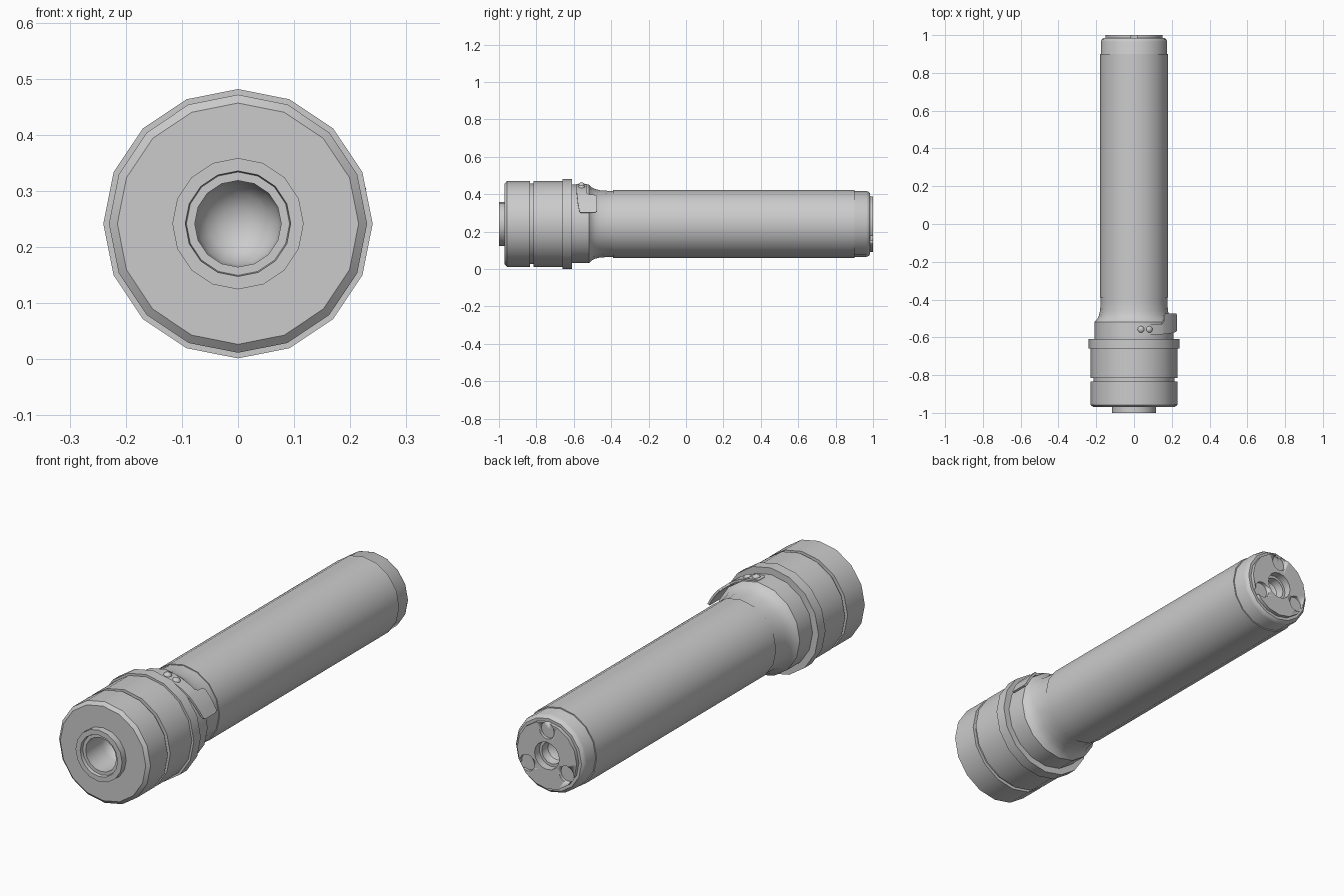
import bpy, bmesh, math
from mathutils import Vector

if "Cube" in bpy.data.objects:
    bpy.data.objects.remove(bpy.data.objects["Cube"])

CZ = 0.2415   # height of the long axis
SIDES = 16


def finish(name, bm, angle=32):
    bmesh.ops.remove_doubles(bm, verts=bm.verts, dist=1e-5)
    bmesh.ops.recalc_face_normals(bm, faces=bm.faces)
    mesh = bpy.data.meshes.new(name)
    bm.to_mesh(mesh)
    bm.free()
    ob = bpy.data.objects.new(name, mesh)
    bpy.context.collection.objects.link(ob)
    bpy.ops.object.select_all(action='DESELECT')
    ob.select_set(True)
    bpy.context.view_layer.objects.active = ob
    bpy.ops.object.shade_smooth_by_angle(angle=math.radians(angle))
    return ob


def lathe(name, profile, sides=SIDES, cx=0.0, cz=CZ):
    """Closed solid turned about the y direction from (y, radius) points."""
    bm = bmesh.new()
    rings = []
    for y, r in profile:
        ring = []
        for i in range(sides):
            a = 2 * math.pi * i / sides
            ring.append(bm.verts.new((cx + r * math.cos(a), y, cz + r * math.sin(a))))
        rings.append(ring)
    for a, b in zip(rings, rings[1:]):
        for i in range(sides):
            j = (i + 1) % sides
            bm.faces.new((a[i], a[j], b[j], b[i]))
    bmesh.ops.dissolve_degenerate(bm, dist=1e-6, edges=bm.edges)
    return finish(name, bm)


# Nozzle with a deep rounded bore
lathe("front_nozzle", [
    (-0.80, 0), (-0.805, 0.03), (-0.82, 0.055), (-0.845, 0.072), (-0.87, 0.077),
    (-0.985, 0.077), (-0.985, 0.092), (-1.0, 0.094), (-1.0, 0.117),
    (-0.96, 0.117), (-0.75, 0.117), (-0.75, 0)])

# Head with chamfered front edge, groove, flange and collar (front left open for the bore)
lathe("head", [
    (-0.76, 0.10), (-0.97, 0.10), (-0.97, 0.215), (-0.957, 0.23), (-0.833, 0.23),
    (-0.833, 0.215), (-0.815, 0.215), (-0.815, 0.23), (-0.66, 0.23),
    (-0.66, 0.24), (-0.61, 0.24), (-0.61, 0.21), (-0.518, 0.21),
    (-0.505, 0.196), (-0.485, 0.186), (-0.46, 0.180), (-0.42, 0.177),
    (-0.39, 0.177), (-0.39, 0.10), (-0.76, 0.10)])

# Long handle with its slightly thicker sleeve
lathe("handle_tube", [
    (-0.42, 0), (-0.42, 0.176), (0.965, 0.176), (0.976, 0.172),
    (0.984, 0.163), (0.984, 0.0)])
lathe("handle_sleeve", [
    (-0.39, 0.17), (-0.39, 0.181), (0.90, 0.181), (0.90, 0.17), (-0.39, 0.17)])

# Tail cap with a stepped centre hole and three round pockets
bpy.data.objects["handle_tube"].hide_render = False
cap = lathe("tail_cap", [
    (0.90, 0), (0.93, 0.044), (0.955, 0.05), (0.965, 0.05), (0.965, 0.062),
    (1.0, 0.062), (1.0, 0.15), (0.97, 0.15), (0.88, 0.15), (0.88, 0)])
tube = bpy.data.objects["handle_tube"]
bore = lathe("bore_cutter", [(0.89, 0), (0.89, 0.1), (1.05, 0.1), (1.05, 0)])
cutters = [(tube, bore)]
for k in range(3):
    a = math.radians(90 + 120 * k)
    pocket = lathe("pocket_cutter", [(0.986, 0), (0.986, 0.037), (1.05, 0.037), (1.05, 0)],
                   16, 0.114 * math.cos(a), CZ + 0.114 * math.sin(a))
    cutters.append((cap, pocket))
for target, cutter in cutters:
    cutter.hide_render = True
    mod = target.modifiers.new("cut", 'BOOLEAN')
    mod.operation = 'DIFFERENCE'
    mod.solver = 'EXACT'
    mod.object = cutter
    bpy.context.view_layer.objects.active = target
    bpy.ops.object.modifier_apply(modifier=mod.name)
    bpy.data.objects.remove(cutter, do_unlink=True)

# Clip: curved strip round the collar that widens into a flared tab
# stations: angle, radius, front y, rear y
stations = [(88, .211, -.575, -.54), (86, .213, -.585, -.53), (76, .214, -.585, -.53),
            (65, .216, -.585, -.53), (54, .220, -.585, -.53), (47, .223, -.584, -.528),
            (44.5, .224, -.583, -.515), (44, .224, -.583, -.485), (41, .225, -.582, -.475),
            (32, .228, -.58, -.475), (24, .231, -.575, -.475),
            (17, .235, -.57, -.475), (15, .237, -.562, -.485)]
bm = bmesh.new()
loops = []
for deg, r, y0, y1 in stations:
    a = math.radians(deg)
    c, s = math.cos(a), math.sin(a)
    t = r - 0.010
    loops.append([bm.verts.new((q * c, y, CZ + q * s))
                  for q, y in ((r, y0), (r, y1), (t, y1), (t, y0))])
for a, b in zip(loops, loops[1:]):
    for i in range(4):
        j = (i + 1) % 4
        bm.faces.new((a[i], a[j], b[j], b[i]))
bm.faces.new(loops[0])
bm.faces.new(loops[-1])
finish("clip", bm)

# Two domed rivets holding the clip
for n, x in enumerate((0.037, 0.081)):
    r = 0.212
    a = math.acos(x / r)
    normal = Vector((math.cos(a), 0, math.sin(a)))
    bm = bmesh.new()
    bmesh.ops.create_uvsphere(bm, u_segments=12, v_segments=8, radius=0.018)
    bmesh.ops.scale(bm, vec=(1, 1, 0.7), verts=bm.verts)
    rot = normal.to_track_quat('Z', 'Y').to_matrix()
    bmesh.ops.rotate(bm, matrix=rot, verts=bm.verts)
    bmesh.ops.translate(bm, vec=normal * r + Vector((0, -0.558, CZ)), verts=bm.verts)
    finish("clip_rivet_%d" % (n + 1), bm, 60)
